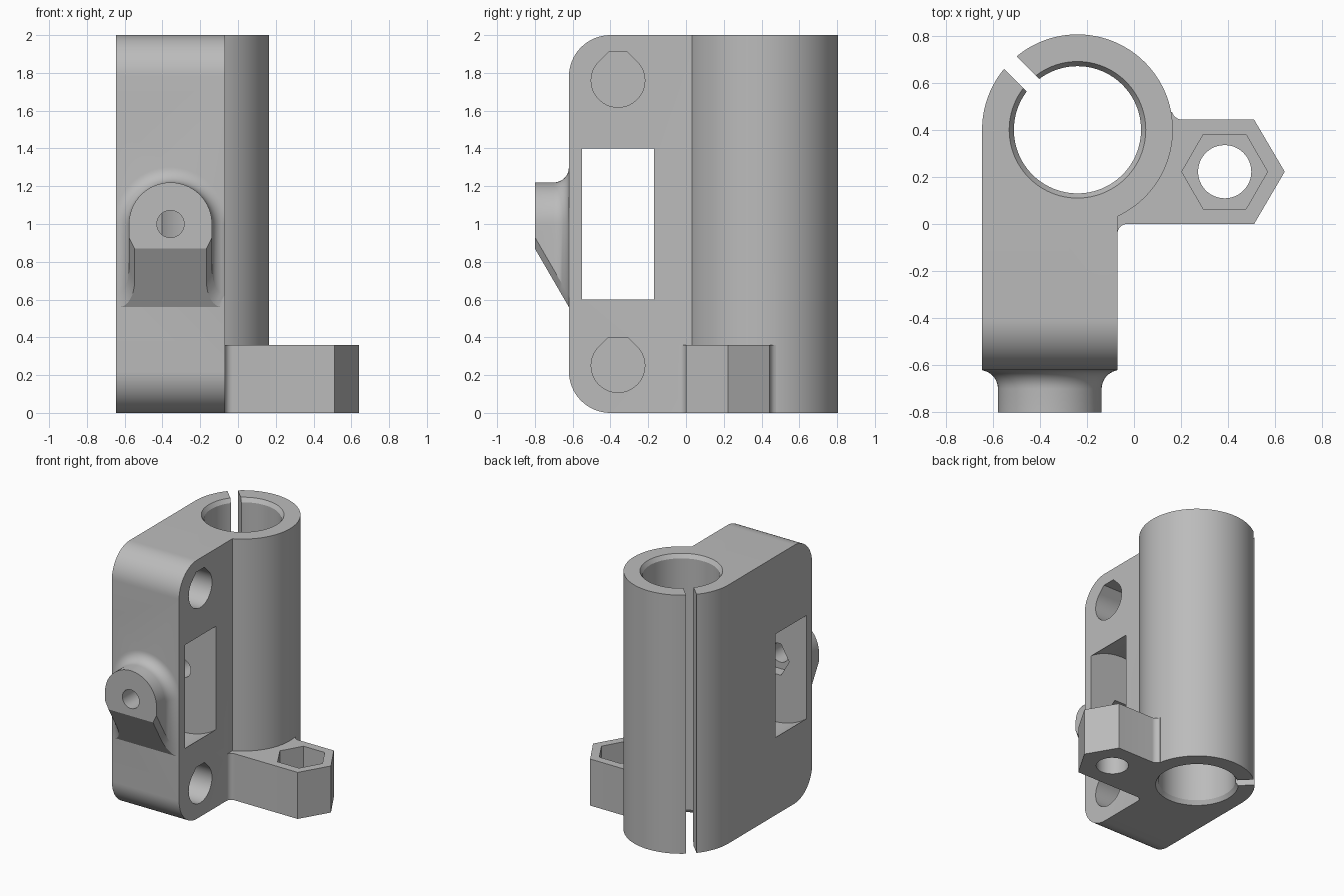
import bpy
import bmesh
from math import sin, cos, radians, pi, sqrt, acos, degrees

if "Cube" in bpy.data.objects:
    bpy.data.objects.remove(bpy.data.objects["Cube"], do_unlink=True)

grey = bpy.data.materials.new("plain grey")
grey.use_nodes = True
grey.diffuse_color = (0.5, 0.5, 0.5, 1)
grey.node_tree.nodes["Principled BSDF"].inputs["Base Color"].default_value = (0.5, 0.5, 0.5, 1)

LEFT, RIGHT, FRONT, HEIGHT = -0.645, -0.07, -0.62, 2.0
CX, CY, R = -0.24, 0.40, 0.405          # clamp tube
BX, BZ = (LEFT + RIGHT) / 2, 1.0        # idler axle
NX, NY = 0.385, 0.222                   # nut pocket


def arc(cx, cy, r, a, b, n):
    """Points on an arc from angle a to b in degrees."""
    return [(cx + r * cos(radians(a + (b - a) * i / n)),
             cy + r * sin(radians(a + (b - a) * i / n))) for i in range(n + 1)]


def circle(cx, cy, r, n=64):
    return arc(cx, cy, r, 0, 360, n)[:-1]


def loft(name, rings):
    """Closed solid through rings of equal point count."""
    bm = bmesh.new()
    rows = [[bm.verts.new(p) for p in ring] for ring in rings]
    n = len(rows[0])
    for lo, hi in zip(rows, rows[1:]):
        for i in range(n):
            j = (i + 1) % n
            bm.faces.new((lo[i], lo[j], hi[j], hi[i]))
    bm.faces.new(rows[0])
    bm.faces.new(rows[-1])
    bmesh.ops.recalc_face_normals(bm, faces=bm.faces)
    mesh = bpy.data.meshes.new(name)
    bm.to_mesh(mesh)
    bm.free()
    mesh.materials.append(grey)
    ob = bpy.data.objects.new(name, mesh)
    bpy.context.collection.objects.link(ob)
    return ob


def prism(name, pts, axis, a, b):
    """Extrude a flat outline along an axis from a to b."""
    place = {"x": lambda u, v, w: (w, u, v),
             "y": lambda u, v, w: (u, w, v),
             "z": lambda u, v, w: (u, v, w)}[axis]
    return loft(name, [[place(u, v, w) for u, v in pts] for w in (a, b)])


def combine(target, tool, operation):
    tool.hide_render = True
    bpy.ops.object.select_all(action="DESELECT")
    bpy.context.view_layer.objects.active = target
    target.select_set(True)
    mod = target.modifiers.new(tool.name, "BOOLEAN")
    mod.object, mod.operation, mod.solver = tool, operation, "EXACT"
    bpy.ops.object.modifier_apply(modifier=mod.name)
    bpy.data.objects.remove(tool, do_unlink=True)


# Block and tube share one plan outline
start = -degrees(acos((RIGHT - CX) / R))
plan = [(LEFT, FRONT), (RIGHT, FRONT)] + arc(CX, CY, R, start, 180, 80)
body = prism("clamp_body", plan, "z", 0, HEIGHT)

# Round the front top and bottom edges
r = 0.22
side = ([(1, -0.1), (1, HEIGHT + 0.1), (FRONT + r, HEIGHT + 0.1)]
        + arc(FRONT + r, HEIGHT - r, r, 90, 180, 16)
        + arc(FRONT + r, r, r, 180, 270, 16) + [(FRONT + r, -0.1)])
combine(body, prism("edge_rounder", side, "x", -1, 1), "INTERSECT")

# Side arm with hexagonal end and filleted root
f = 0.04
arm = ([(-0.12, 0.47), (-0.12, -f), (RIGHT, -f)]
       + arc(RIGHT + f, -f, f, 180, 90, 6)[1:]
       + [(0.51, 0), (0.64, NY), (0.51, 0.443)]
       + arc(0.205, 0.488, 0.045, 270, 195, 6) + [(0.1, 0.48)])
combine(body, prism("nut_arm", arm, "z", 0, 0.36), "UNION")

# Front boss, flared at its root, with a sloping underside
flare = 0.08


def boss_ring(y, grow):
    rad = 0.22 + grow
    low = 0.87 - (y + 0.8) * 1.72
    pts = arc(BX, BZ, rad, 0, 180, 32)
    pts += [(BX - rad, low + 0.06), (BX - rad + 0.03, low),
            (BX + rad - 0.03, low), (BX + rad, low + 0.06)]
    return [(min(max(x, LEFT + 0.001), RIGHT - 0.001), y, z) for x, z in pts]


rings = [boss_ring(-0.8, 0)]
for k in range(9):
    t = k / 8 * pi / 2
    rings.append(boss_ring(FRONT - flare + flare * sin(t), flare * (1 - cos(t))))
rings.append(boss_ring(FRONT + 0.03, flare))
combine(body, loft("front_boss", rings), "UNION")

# Bore with a chamfer at each end
bore = [(-0.05, 0.29), (0, 0.29), (0.03, 0.27), (HEIGHT - 0.03, 0.27),
        (HEIGHT, 0.29), (HEIGHT + 0.05, 0.29)]
combine(body, loft("bore", [[(x, y, z) for x, y in circle(CX, CY, rad, 96)]
                            for z, rad in bore]), "DIFFERENCE")

# Clamping slit at the back
d, w = sqrt(0.5), 0.037
slit = [(CX - d * u - d * v, CY + d * u - d * v)
        for u, v in ((0.15, -w), (0.6, -w), (0.6, w), (0.15, w))]
combine(body, prism("slit", slit, "z", -0.1, HEIGHT + 0.1), "DIFFERENCE")

# Round idler chamber, open on both sides
chamber = circle(BX, BZ, sqrt(0.4 ** 2 + ((RIGHT - LEFT) / 2) ** 2), 96)
combine(body, prism("idler_chamber", chamber, "y", -0.55, -0.17), "DIFFERENCE")

# Axle hole through to the bore, with a nut recess inside the front wall
combine(body, prism("axle_hole", circle(BX, BZ, 0.072, 40), "y", -0.9, CY), "DIFFERENCE")
combine(body, prism("axle_nut_recess", circle(BX, BZ, 0.14, 6), "y", -0.64, -0.5), "DIFFERENCE")

# Blind rod sockets with flat-topped teardrop section
for z in (0.25, 1.76):
    drop = arc(-0.36, z, 0.142, 45, -225, 48) + [(-0.41, z + 0.15), (-0.31, z + 0.15)]
    combine(body, prism("rod_socket", drop, "x", -0.55, 0.05), "DIFFERENCE")

# Arm nut pocket and screw hole
combine(body, prism("nut_pocket", circle(NX, NY, 0.182, 6), "z", 0.16, 0.5), "DIFFERENCE")
combine(body, prism("screw_hole", circle(NX, NY, 0.113, 48), "z", -0.1, 0.3), "DIFFERENCE")

body.select_set(True)
bpy.ops.object.shade_smooth_by_angle(angle=radians(25))
